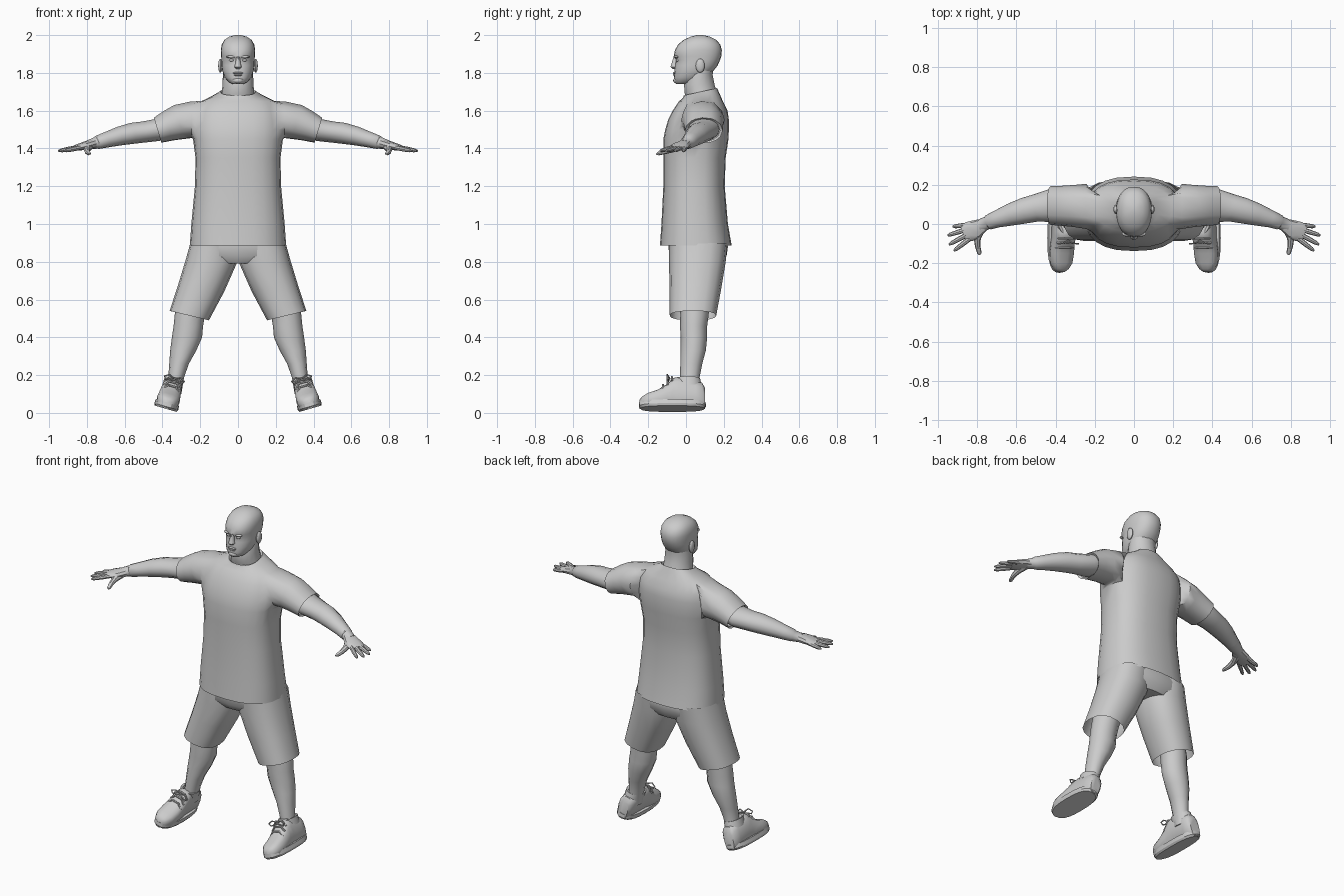
import bpy, bmesh, math
from mathutils import Vector as V


def finish(name, bm, mirror=False, angle=40):
    bmesh.ops.recalc_face_normals(bm, faces=bm.faces)
    me = bpy.data.meshes.new(name)
    bm.to_mesh(me)
    bm.free()
    me.shade_smooth()
    me.set_sharp_from_angle(angle=math.radians(angle))
    ob = bpy.data.objects.new(name, me)
    bpy.context.collection.objects.link(ob)
    if mirror:
        ob.modifiers.new("mirror", 'MIRROR').use_mirror_merge = False
    return ob


def sgn_pow(a, p):
    return math.copysign(abs(a) ** p, a)


def grid(bm, rings, n, p, skip=lambda i, k: False):
    """Skin a list of (centre, half-axis u, half-axis v) rings."""
    rows = []
    for c, u, v in rings:
        angles = [2 * math.pi * k / n for k in range(n)]
        rows.append([bm.verts.new(c + u * sgn_pow(math.cos(a), p) + v * sgn_pow(math.sin(a), p))
                     for a in angles])
    for i in range(len(rows) - 1):
        for k in range(n):
            if not skip(i, k):
                j = (k + 1) % n
                bm.faces.new((rows[i][k], rows[i][j], rows[i + 1][j], rows[i + 1][k]))
    return rows


def loft(name, rings, n=12, p=1.0, caps=True, mirror=False, angle=40):
    bm = bmesh.new()
    rows = grid(bm, rings, n, p)
    if caps:
        bm.faces.new(rows[0])
        bm.faces.new(rows[-1])
    return finish(name, bm, mirror, angle)


def stack(levels):
    """Horizontal rings from (z, half width, front y, back y[, tilt])."""
    out = []
    for z, rx, yf, yb, *tilt in levels:
        b = (yb - yf) / 2
        out.append((V((0, (yf + yb) / 2, z)), V((rx, 0, 0)), V((0, b, b * (tilt[0] if tilt else 0)))))
    return out


def tube(path, ref=V((0, 0, 1))):
    """Rings square to a path of (x, y, z, half width, half height)."""
    pts = [V(q[:3]) for q in path]
    out = []
    for i, q in enumerate(path):
        t = (pts[min(i + 1, len(pts) - 1)] - pts[max(i - 1, 0)]).normalized()
        u = t.cross(ref).normalized()
        out.append((pts[i], u * q[3], u.cross(t) * q[4]))
    return out


def blob(name, loc, size, mirror=False):
    bm = bmesh.new()
    bmesh.ops.create_uvsphere(bm, u_segments=12, v_segments=8, radius=1)
    for v in bm.verts:
        v.co = V(a * b + c for a, b, c in zip(v.co, size, loc))
    return finish(name, bm, mirror)


# Shirt: torso loft with side holes that the sleeves grow from
N, LO, HI = 24, 4, 8
torso = stack([(0.885, .255, -.138, .242), (1.0, .247, -.13, .222), (1.2, .228, -.12, .205),
               (1.35, .225, -.12, .21), (1.45, .238, -.12, .225), (1.5, .242, -.11, .227),
               (1.55, .238, -.095, .227), (1.6, .228, -.07, .22), (1.65, .195, -.037, .195),
               (1.682, .125, -.015, .175, .15), (1.70, .092, -.012, .165, .22),
               (1.685, .08, 0, .155, .22)])
bm = bmesh.new()
rows = grid(bm, torso, N, .8, lambda i, k: LO <= i < HI and (k in (22, 23, 0, 1) or 10 <= k < 14))
for side, mid in ((1, 0), (-1, 12)):
    cells = ([(LO, k) for k in range(-2, 2)] + [(i, 2) for i in range(LO, HI)]
             + [(HI, k) for k in range(2, -2, -1)] + [(i, -2) for i in range(HI, LO, -1)])
    hole = [rows[i][(mid + k) % N] for i, k in cells]
    angs = [math.atan2((v.co.z - 1.55) / .1, (v.co.y - .085) / .08) for v in hole]
    prev = hole
    for x, y, z, ry, rz in ((.245, .09, 1.55, .115, .1), (.31, .092, 1.538, .107, .092),
                            (.37, .093, 1.518, .102, .08), (.425, .095, 1.495, .1, .068),
                            (.415, .095, 1.495, .085, .058)):
        new = []
        for a in angs:
            dz = rz * math.sin(a)
            new.append(bm.verts.new((side * (x + .3 * dz * (x > .3)), y + ry * math.cos(a), z + dz)))
        for k in range(16):
            j = (k + 1) % 16
            bm.faces.new((prev[k], prev[j], new[j], new[k]))
        prev = new
finish("shirt", bm, angle=45)

# Shorts: hips plus flared legs with tilted hems
loft("shorts_hips", stack([(.96, .23, -.1, .205), (.88, .248, -.092, .222), (.83, .25, -.09, .215),
                           (.79, .16, -.06, .19)]), 20, .8)
legs = []
for x, y, z, a, b, tilt in ((.13, .065, .9, .122, .155, 0), (.142, .06, .8, .136, .15, .05),
                            (.195, .05, .66, .122, .137, .15), (.258, .037, .515, .104, .123, .24)):
    legs.append((V((x, y, z)), V((a, 0, a * tilt)), V((0, b, 0))))
loft("shorts_leg", legs, 16, .85, False, True)

# Lower legs
shin = [(V((x, y, z)), V((a, 0, 0)), V((0, b, 0))) for x, y, z, a, b in (
    (.22, .045, .66, .085, .085), (.255, .045, .52, .08, .075), (.263, .04, .46, .078, .072),
    (.27, .042, .4, .08, .07), (.29, .038, .33, .069, .067), (.312, .028, .26, .052, .058),
    (.327, .02, .19, .042, .052), (.345, .02, .1, .045, .05))]
loft("lower_leg", shin, 12, 1, True, True)

# Shoes: upper, sole, collar and laces in a frame rolled outward with the leg
SU, SV, SO = V((.96, 0, .28)), V((-.28, 0, .96)), V((.383, 0, .022))


def shoe_pt(u, y, h):
    return SO + SU * u + SV * h + V((0, y, 0))


upper = [(.1, .032, .115), (.085, .045, .14), (.05, .051, .15), (0, .053, .16), (-.04, .055, .172),
         (-.07, .056, .165), (-.1, .059, .132), (-.15, .062, .1), (-.2, .057, .083),
         (-.23, .04, .066), (-.245, .02, .05)]
loft("shoe_upper", [(shoe_pt(0, y, h / 2), SU * w, SV * (h / 2)) for y, w, h in upper],
     14, .75, True, True)
sole = [(shoe_pt(0, 0, h) + V((0, -.072, 0)), SU * w, V((0, l, 0))) for h, w, l in
        ((0, .06, .168), (.012, .066, .178), (.034, .064, .176))]
loft("shoe_sole", sole, 24, .75, True, True, 30)
loft("shoe_collar", [(shoe_pt(0, .015, .12), SU * .052, V((0, .07, 0))),
                     (shoe_pt(0, .01, .165), SU * .052, V((0, .066, 0))),
                     (shoe_pt(0, .01, .162), SU * .04, V((0, .052, 0)))], 14, 1, False, True)
for y, h in ((-.075, .166), (-.098, .142), (-.122, .122)):
    lace = [(*shoe_pt(u, y, h + d), .006, .006) for u, d in
            ((-.045, -.025), (-.022, .003), (.022, .003), (.045, -.025))]
    loft("shoe_lace", tube(lace, V((0, 1, 0))), 6, 1, True, True)
for s in (-1, 1):
    bow = [(*shoe_pt(s * u, y, h), .004, .004) for u, y, h in
           ((0, -.085, .165), (.03, -.1, .18), (.055, -.1, .165), (.045, -.1, .15), (0, -.09, .16))]
    loft("lace_bow", tube(bow, V((0, 1, 0))), 6, 1, True, True)

# Arms, from inside the sleeve to the wrist
arm = [(.36, .095, 1.52, .085, .062), (.43, .093, 1.497, .084, .059), (.5, .082, 1.487, .07, .056),
       (.56, .068, 1.48, .066, .056), (.63, .048, 1.465, .057, .05), (.7, .025, 1.445, .044, .041),
       (.745, .008, 1.432, .038, .036), (.75, .006, 1.43, .034, .032), (.79, -.012, 1.42, .033, .025)]
loft("arm", tube(arm), 12, 1, True, True)

# Hands: palm, four fingers and a thumb
palm = [(.765, -.002, 1.425, .033, .026), (.805, -.025, 1.415, .047, .022),
        (.84, -.038, 1.407, .051, .018), (.868, -.05, 1.4, .044, .012)]
loft("palm", tube(palm), 10, .85, True, True)
for base, tip in (((.856, -.006), (.926, -.013)), ((.862, -.03), (.951, -.058)),
                  ((.855, -.056), (.945, -.105)), ((.843, -.078), (.92, -.137))):
    path = []
    for f, r in ((-.15, .013), (.4, .0125), (.85, .010), (1, .005)):
        path.append((base[0] + (tip[0] - base[0]) * f, base[1] + (tip[1] - base[1]) * f,
                     1.403 - .016 * f, r, r))
    loft("finger", tube(path), 8, 1, True, True)
thumb = [(.785, -.03, 1.41, .022, .018), (.8, -.075, 1.395, .018, .017),
         (.798, -.115, 1.382, .014, .013), (.79, -.145, 1.373, .012, .01), (.786, -.156, 1.37, .006, .005)]
loft("thumb", tube(thumb), 8, 1, True, True)

# Neck and head
loft("neck", stack([(1.64, .1, .01, .185), (1.69, .086, -.008, .165), (1.74, .082, -.012, .152),
                    (1.79, .08, 0, .142), (1.85, .075, .02, .15)]), 18)
loft("head", stack([(1.74, .028, -.05, .01), (1.75, .048, -.06, .06), (1.775, .07, -.064, .11),
                    (1.81, .083, -.06, .145), (1.84, .087, -.059, .168), (1.868, .088, -.053, .18),
                    (1.888, .089, -.065, .187), (1.92, .091, -.059, .19), (1.95, .086, -.042, .182),
                    (1.975, .072, -.012, .16), (1.992, .046, .025, .125), (2.0, .015, .06, .09)]),
     24, .88)

# Face details
loft("nose", stack([(1.821, .011, -.07, -.04), (1.832, .02, -.083, -.04), (1.85, .014, -.077, -.04),
                    (1.888, .009, -.066, -.04)]), 10)
blob("upper_lip", (0, -.058, 1.799), (.028, .011, .006))
blob("lower_lip", (0, -.057, 1.789), (.024, .011, .006))
blob("chin", (0, -.05, 1.76), (.03, .018, .016))
blob("brow", (.034, -.05, 1.885), (.028, .014, .008), True)
blob("eye", (.033, -.043, 1.867), (.014, .011, .008), True)
blob("ear", (.093, .075, 1.838), (.012, .024, .037), True)
